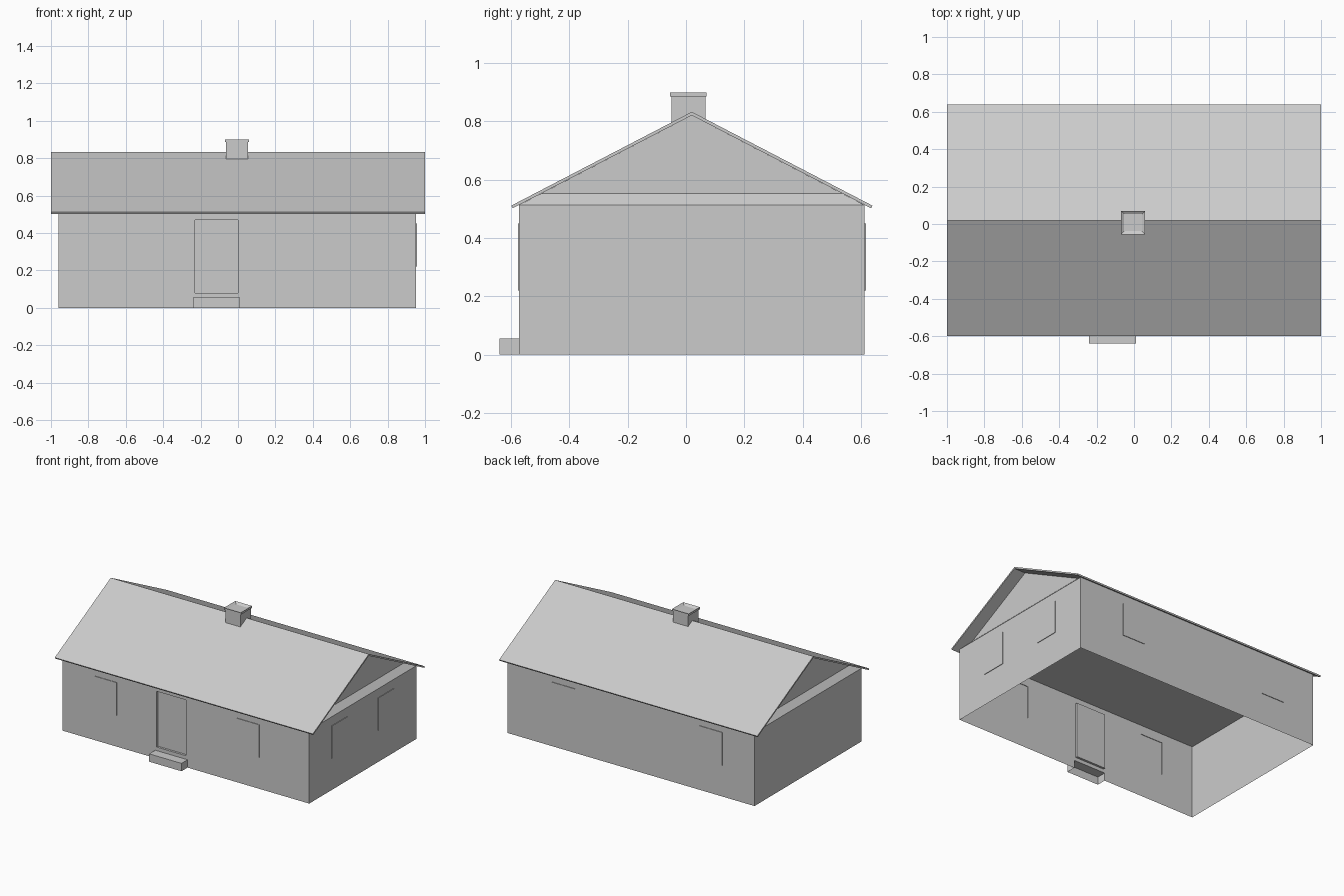
import bpy, bmesh

if "Cube" in bpy.data.objects:
    bpy.data.objects.remove(bpy.data.objects["Cube"])

# One plain grey for the whole building
GREY = (0.6, 0.6, 0.6, 1)
grey = bpy.data.materials.new("plain_grey")
grey.use_nodes = True
grey.diffuse_color = GREY
grey.node_tree.nodes["Principled BSDF"].inputs["Base Color"].default_value = GREY

X0, X1, Y0, Y1, EAVE = -0.96, 0.953, -0.573, 0.613, 0.513
RIDGE_Y, RIDGE_Z = 0.02, 0.821


def finish(name, bm):
    bmesh.ops.remove_doubles(bm, verts=bm.verts, dist=0.0005)
    bmesh.ops.recalc_face_normals(bm, faces=bm.faces)
    mesh = bpy.data.meshes.new(name)
    bm.to_mesh(mesh)
    bm.free()
    mesh.materials.append(grey)
    obj = bpy.data.objects.new(name, mesh)
    bpy.context.collection.objects.link(obj)
    return obj


def face(bm, points):
    return bm.faces.new([bm.verts.new(p) for p in points])


def box(bm, x0, x1, y0, y1, z0, z1):
    verts = bmesh.ops.create_cube(bm, size=1)["verts"]
    for v in verts:
        v.co = (x1 if v.co.x > 0 else x0, y1 if v.co.y > 0 else y0,
                z1 if v.co.z > 0 else z0)
    return verts


def wall(name, place, u0, u1, panels):
    """Sheet wall; each panel (ua, ub, za, zb, out) is pushed in or out."""
    bm = bmesh.new()
    us = sorted({u0, u1, *[u for p in panels for u in p[:2]]})
    zs = sorted({0, EAVE, *[z for p in panels for z in p[2:4]]})
    for ua, ub in zip(us, us[1:]):
        for za, zb in zip(zs, zs[1:]):
            um, zm = (ua + ub) / 2, (za + zb) / 2
            if not any(p[0] < um < p[1] and p[2] < zm < p[3] for p in panels):
                face(bm, [place(ua, za, 0), place(ub, za, 0),
                          place(ub, zb, 0), place(ua, zb, 0)])
    for ua, ub, za, zb, out in panels:
        rim = [(ua, za), (ub, za), (ub, zb), (ua, zb)]
        face(bm, [place(u, z, out) for u, z in rim])
        for a, b in zip(rim, rim[1:] + rim[:1]):
            if a[1] + b[1] > 0:      # open where it meets the ground
                face(bm, [place(*a, 0), place(*b, 0), place(*b, out), place(*a, out)])
    return finish(name, bm)


def window(u):
    return (u, u + 0.175, 0.22, 0.45, 0.004)


# Four walls with windows, recessed door and door step
door = (-0.23, 0.0, 0.08, 0.47, -0.015)
step = (-0.24, 0.01, 0, 0.055, 0.067)
wall("front_wall", lambda u, z, o: (u, Y0 - o, z), X0, X1,
     [window(-0.712), window(0.393), door, step])
wall("back_wall", lambda u, z, o: (u, Y1 + o, z), X0, X1,
     [window(-0.712), window(0.43)])
wall("left_wall", lambda u, z, o: (X1 + o, u, z), Y0, Y1,
     [window(-0.325), window(0.19)])
wall("right_wall", lambda u, z, o: (X0 - o, u, z), Y0, Y1, [])

# Ceiling
bm = bmesh.new()
face(bm, [(X0, Y0, EAVE), (X1, Y0, EAVE), (X1, Y1, EAVE), (X0, Y1, EAVE)])
finish("ceiling", bm)

# Gable ends, set back above a sloping ledge
for name, x, inward in (("left_gable", X1, -0.04), ("right_gable", X0, 0.04)):
    bm = bmesh.new()
    top = 0.552
    half = (Y1 - Y0) / 2 * (RIDGE_Z - top) / (RIDGE_Z - EAVE)
    a, b = RIDGE_Y - half, RIDGE_Y + half
    g = x + inward
    face(bm, [(x, Y0, EAVE), (x, Y1, EAVE), (g, b, top), (g, a, top)])
    face(bm, [(g, a, top), (g, b, top), (g, RIDGE_Y, RIDGE_Z)])
    finish(name, bm)

# Roof: thin chevron profile run along the ridge
bm = bmesh.new()
profile = [(-0.6, 0.511), (RIDGE_Y, 0.833), (0.64, 0.511),
           (0.635, 0.502), (RIDGE_Y, RIDGE_Z), (-0.595, 0.502)]
end = face(bm, [(-1, y, z) for y, z in profile])
run = bmesh.ops.extrude_face_region(bm, geom=[end], use_keep_orig=True)["geom"]
bmesh.ops.translate(bm, vec=(2, 0, 0),
                    verts=[v for v in run if isinstance(v, bmesh.types.BMVert)])
finish("roof", bm)

# Chimney with a wider cap and a square flue
bm = bmesh.new()
box(bm, -0.063, 0.053, -0.05, 0.067, 0.79, 0.886)
finish("chimney_stack", bm)
bm = bmesh.new()
box(bm, -0.07, 0.06, -0.055, 0.07, 0.886, 0.9)
bm.faces.ensure_lookup_table()
lid = max(bm.faces, key=lambda f: f.calc_center_median().z)
bmesh.ops.inset_region(bm, faces=[lid], thickness=0.025)
bmesh.ops.translate(bm, vec=(0, 0, -0.012), verts=lid.verts)
finish("chimney_cap", bm)
